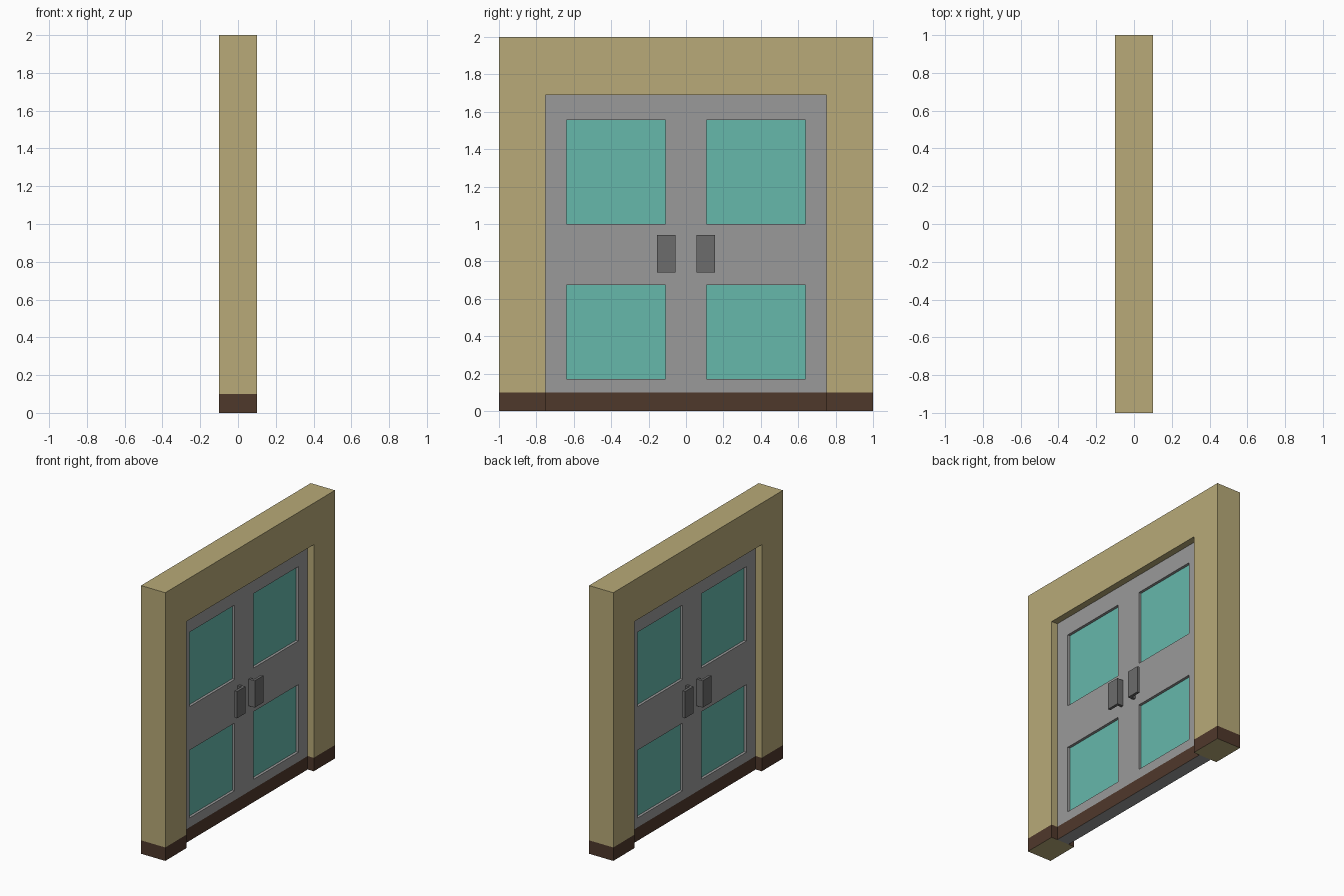
import bpy, bmesh
from mathutils import Vector

cube = bpy.data.objects.get("Cube")
if cube:
    bpy.data.objects.remove(cube, do_unlink=True)


def material(name, rgb):
    """Make a flat material from an sRGB colour in 0-255."""
    linear = [((c / 255 + 0.055) / 1.055) ** 2.4 for c in rgb] + [1]
    mat = bpy.data.materials.new(name)
    mat.use_nodes = True
    mat.diffuse_color = linear
    mat.node_tree.nodes["Principled BSDF"].inputs["Base Color"].default_value = linear
    return mat


TAN = material("tan wall", (184, 170, 120))
BROWN = material("brown skirting", (79, 56, 43))
GREY = material("grey door", (154, 154, 154))
GLASS = material("teal glass", (102, 184, 171))
DARK = material("dark grey handle", (108, 108, 108))

WALL_X, DOOR_X = 0.1, 0.05
DOOR_Y, DOOR_Z = 0.75, 1.69
SKIRTING_Z = 0.1
RECESS = 0.02


def extrude(profile, vector):
    """Solid made by sweeping a flat profile along a vector."""
    bm = bmesh.new()
    face = bm.faces.new([bm.verts.new(p) for p in profile])
    out = bmesh.ops.extrude_face_region(bm, geom=[face], use_keep_orig=True)
    verts = [v for v in out["geom"] if isinstance(v, bmesh.types.BMVert)]
    bmesh.ops.translate(bm, verts=verts, vec=vector)
    bmesh.ops.recalc_face_normals(bm, faces=bm.faces)
    return bm


def cut(bm, point, normal):
    geom = bm.verts[:] + bm.edges[:] + bm.faces[:]
    bmesh.ops.bisect_plane(bm, geom=geom, plane_co=point, plane_no=normal)


def paint_skirting(bm):
    """Upright faces below the skirting line get the second material."""
    for f in bm.faces:
        if abs(f.normal.z) < 0.5 and f.calc_center_median().z < SKIRTING_Z:
            f.material_index = 1


def finish(bm, name, mats):
    bm.normal_update()
    mesh = bpy.data.meshes.new(name)
    bm.to_mesh(mesh)
    bm.free()
    for m in mats:
        mesh.materials.append(m)
    obj = bpy.data.objects.new(name, mesh)
    bpy.context.collection.objects.link(obj)
    return obj


# Wall: an upside-down U around the doorway
outline = [(-1, 0), (-1, 2), (1, 2), (1, 0),
           (DOOR_Y, 0), (DOOR_Y, DOOR_Z), (-DOOR_Y, DOOR_Z), (-DOOR_Y, 0)]
wall = extrude([(-WALL_X, y, z) for y, z in outline], (2 * WALL_X, 0, 0))
cut(wall, (0, 0, SKIRTING_Z), (0, 0, 1))
paint_skirting(wall)
finish(wall, "wall", [TAN, BROWN])

# Double door: slab cut into a grid, with the window cells sunk on both sides
WINDOW_Y = (0.11, 0.64)
WINDOW_ROWS = [(0.17, 0.675), (1.0, 1.555)]
slab = [(-DOOR_Y, 0), (-DOOR_Y, DOOR_Z), (DOOR_Y, DOOR_Z), (DOOR_Y, 0)]
door = extrude([(-DOOR_X, y, z) for y, z in slab], (2 * DOOR_X, 0, 0))
for y in WINDOW_Y:
    for side in (-1, 1):
        cut(door, (0, side * y, 0), (0, 1, 0))
for z in [SKIRTING_Z] + [z for row in WINDOW_ROWS for z in row]:
    cut(door, (0, 0, z), (0, 0, 1))
door.normal_update()
paint_skirting(door)


def is_window(face):
    c = face.calc_center_median()
    return (abs(face.normal.x) > 0.9
            and WINDOW_Y[0] < abs(c.y) < WINDOW_Y[1]
            and any(low < c.z < high for low, high in WINDOW_ROWS))


for pane in [f for f in door.faces if is_window(f)]:
    inward = -Vector(pane.normal) * RECESS
    sunk = bmesh.ops.extrude_discrete_faces(door, faces=[pane])["faces"][0]
    bmesh.ops.translate(door, verts=sunk.verts[:], vec=inward)
    sunk.material_index = 2
finish(door, "double_door", [GREY, BROWN, GLASS])

# Handles: L-shaped pulls, mirrored across the door and onto both faces
BASE_Z, HEIGHT, REACH, THICK = 0.74, 0.2, 0.05, 0.02
pull = [(0, 0.055), (REACH, 0.055), (REACH, 0.155), (REACH - THICK, 0.155),
        (REACH - THICK, 0.055 + THICK), (0, 0.055 + THICK)]
for face_name, sx in (("right", 1), ("left", -1)):
    for end_name, sy in (("back", 1), ("front", -1)):
        profile = [(sx * (DOOR_X + x), sy * y, BASE_Z) for x, y in pull]
        finish(extrude(profile, (0, 0, HEIGHT)),
               f"handle_{face_name}_{end_name}", [DARK])
